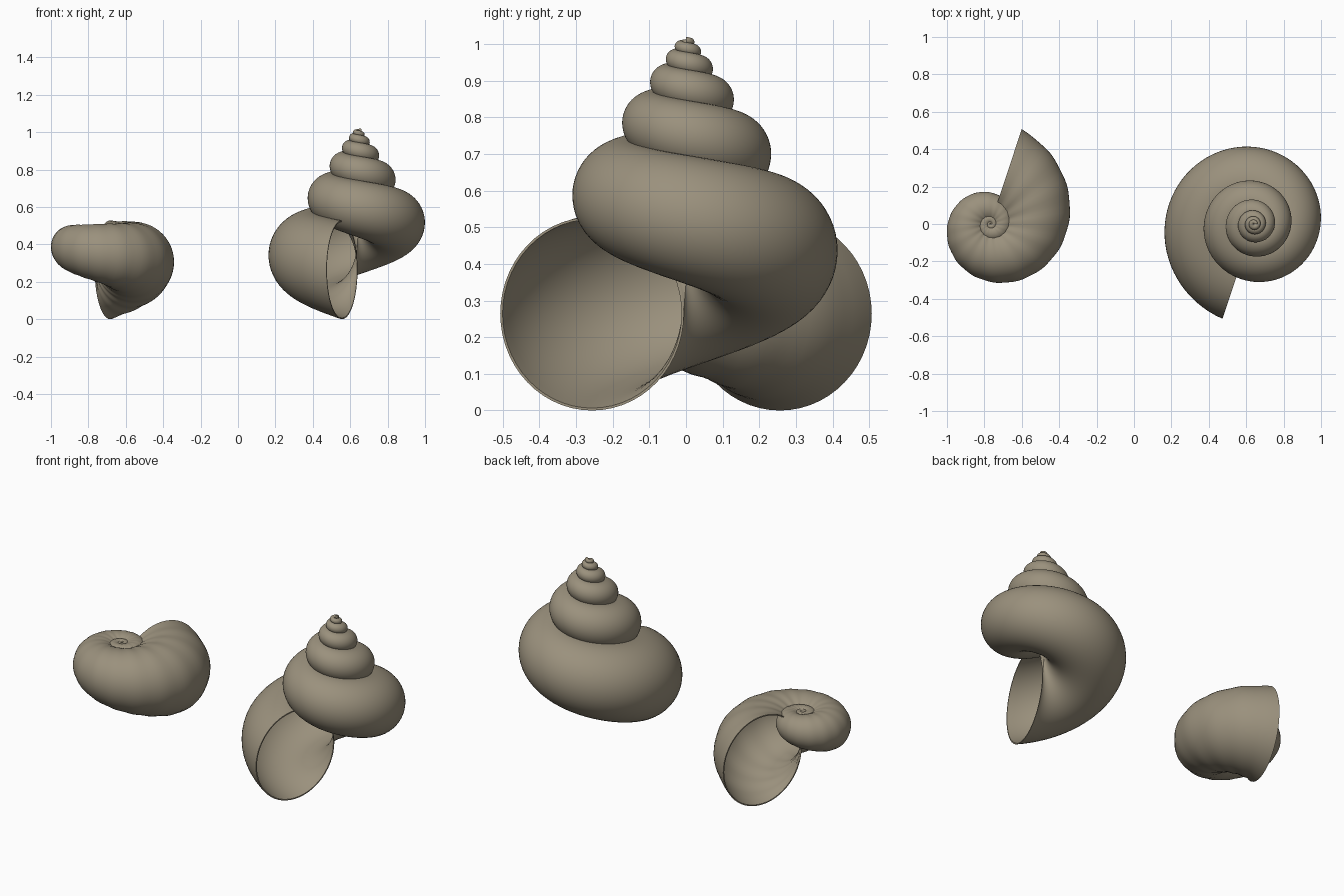
import bpy, bmesh, math

if "Cube" in bpy.data.objects:
    bpy.data.objects.remove(bpy.data.objects["Cube"])

APERTURE_R = 0.264   # tube radius at the mouth
APERTURE_C = 0.270   # distance of mouth centre from the coiling axis

# dull brown shell colour
shell_mat = bpy.data.materials.new("shell_brown")
shell_mat.diffuse_color = (0.326, 0.283, 0.205, 1.0)
shell_mat.use_nodes = True
shell_mat.node_tree.nodes["Principled BSDF"].inputs["Base Color"].default_value = shell_mat.diffuse_color


def shell(name, axis_x, end_deg, turns, growth, drop, ribs=0, rib_amp=0.0,
          wall=0.975, per_turn=80, sides=56):
    """Logarithmic helical tube with a thin wall, open at the mouth."""
    bm = bmesh.new()
    steps = int(turns * per_turn)
    apex_z = APERTURE_R + drop

    def ring(t, k):
        # t = turns back from the mouth, k = cross-section factor
        s = growth ** -t
        ang = math.radians(end_deg) - 2 * math.pi * t
        rad = APERTURE_R * s * k * (1 + rib_amp * (math.cos(2 * math.pi * ribs * t) - 1))
        verts = []
        for j in range(sides):
            a = 2 * math.pi * j / sides
            r = APERTURE_C * s + rad * math.cos(a)
            z = apex_z - drop * s + rad * math.sin(a)
            verts.append(bm.verts.new((axis_x + r * math.cos(ang), r * math.sin(ang), z)))
        return verts

    # outer wall from tip to mouth, then inner wall back towards the tip
    path = [(turns * (1 - i / steps), 1.0) for i in range(steps + 1)]
    inner = int(1.5 * per_turn)
    path += [(i / per_turn, wall) for i in range(inner + 1)]
    rings = [ring(t, k) for t, k in path]
    for a, b in zip(rings, rings[1:]):
        for j in range(sides):
            n = (j + 1) % sides
            bm.faces.new((a[j], a[n], b[n], b[j]))
    bm.faces.new(rings[0])
    bm.faces.new(rings[-1])
    bmesh.ops.recalc_face_normals(bm, faces=bm.faces)

    mesh = bpy.data.meshes.new(name)
    bm.to_mesh(mesh)
    bm.free()
    mesh.materials.append(shell_mat)
    obj = bpy.data.objects.new(name, mesh)
    bpy.context.collection.objects.link(obj)
    bpy.ops.object.select_all(action='DESELECT')
    obj.select_set(True)
    bpy.context.view_layer.objects.active = obj
    bpy.ops.object.shade_smooth_by_angle(angle=math.radians(40))
    return obj


# tall spired shell on the right, mouth facing front
shell("tall_shell", 0.641, 251.7, 5.7, 1.78, 0.775)

# flat coiled shell on the left with faint ribs, mouth facing back
shell("flat_shell", -0.768, 71.7, 3.2, 3.35, 0.219, ribs=16, rib_amp=0.008)
